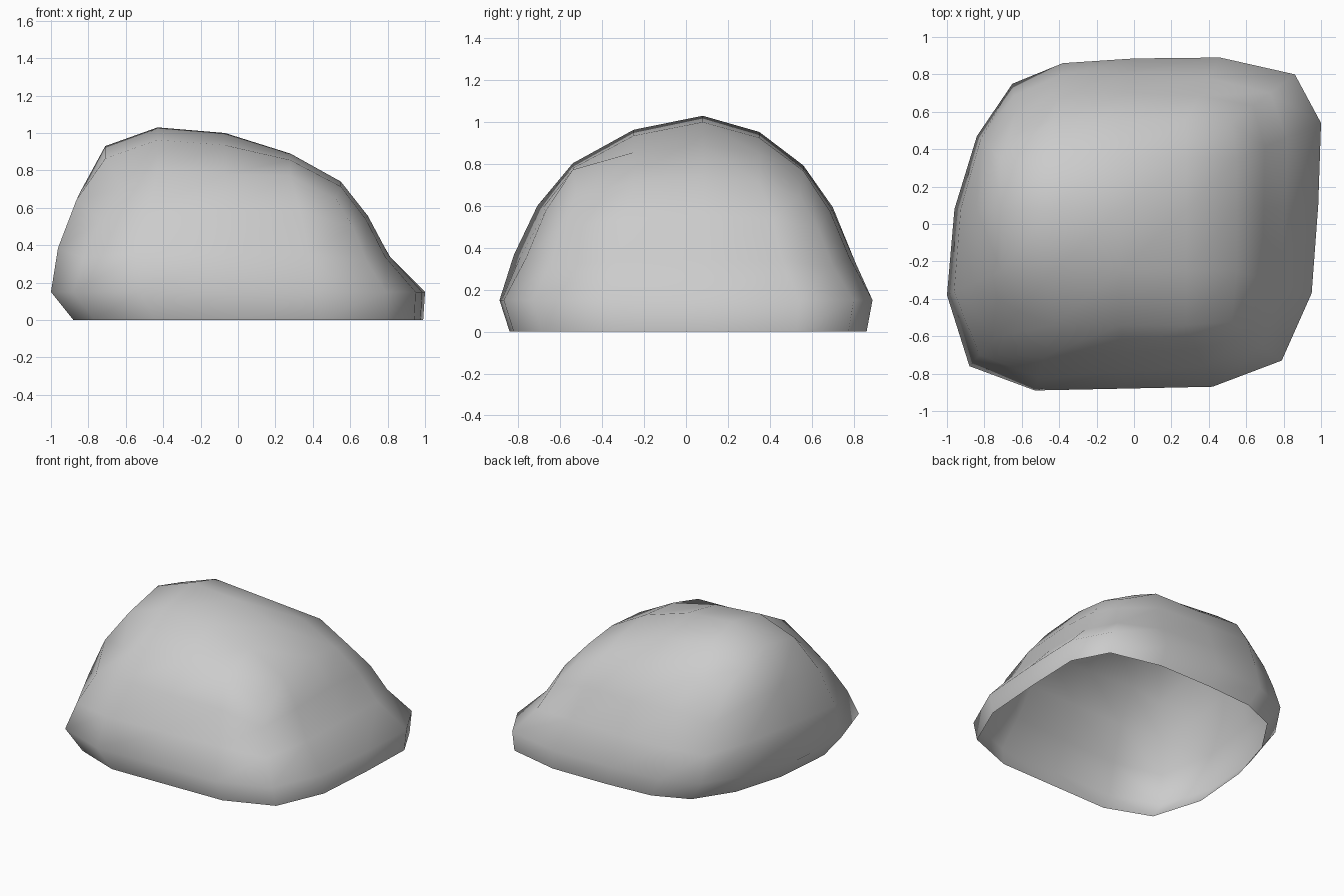
import bpy, bmesh

if "Cube" in bpy.data.objects:
    bpy.data.objects.remove(bpy.data.objects["Cube"])

# Widest outline, counter-clockwise from the front left corner, 4 segments per side
outline = [(-.88, -.76), (-.53, -.89), (-.05, -.88), (.42, -.87),
           (.79, -.73), (.95, -.37), (.985, .10), (1.0, .54),
           (.86, .80), (.46, .89), (0, .885), (-.38, .86),
           (-.65, .75), (-.84, .47), (-.96, .08), (-1.0, -.38)]

# Crown grid: ridge profile along x, height drop along y, drop strength per column
xs, zs = [-.71, -.43, -.07, .28, .55], [.93, 1.03, 1.0, .89, .74]
ys, drop = [-.54, -.25, .08, .35, .56], [.22, .065, 0, .075, .23]
strength = [1.1, 1, 1, .6, .55]


def crown(i, j):
    x, y = xs[i], ys[j]
    if j in (0, 4) and i in (0, 4):      # rounded corners, softer on the left
        x, y = (x * .87, y * .87) if i == 0 else (x * .95, y * .97)
    return (x, y, zs[i] * (1 - drop[j] * strength[i]))


bm = bmesh.new()
grid = [[bm.verts.new(crown(i, j)) for j in range(5)] for i in range(5)]
for i in range(4):
    for j in range(4):
        bm.faces.new((grid[i][j], grid[i + 1][j], grid[i + 1][j + 1], grid[i][j + 1]))
border = ([grid[i][0] for i in range(4)] + [grid[4][j] for j in range(4)] +
          [grid[i][4] for i in range(4, 0, -1)] + [grid[0][j] for j in range(4, 0, -1)])

# Side rings from the undercut open base up to the crown
foot = [bm.verts.new((x * .935 + .055, y * .957 + .01, 0)) for x, y in outline]
rim = [bm.verts.new((x, y, .15)) for x, y in outline]


def blend(base, slope, tz):
    ring = []
    for k, (a, b) in enumerate(zip(rim, border)):
        t = base + slope * a.co.x + (.06 if k in (0, 12) else 0)
        p = a.co.lerp(b.co, t)
        p.z = a.co.z + (b.co.z - a.co.z) * tz
        ring.append(bm.verts.new(p))
    return ring


rings = [foot, rim, blend(.27, .14, .33), blend(.57, .10, .69), border]
for low, high in zip(rings, rings[1:]):
    for k in range(16):
        n = (k + 1) % 16
        bm.faces.new((low[k], low[n], high[n], high[k]))
for f in bm.faces:
    f.smooth = True

mesh = bpy.data.meshes.new("boulder")
bm.to_mesh(mesh)
bm.free()
bpy.context.collection.objects.link(bpy.data.objects.new("boulder", mesh))
